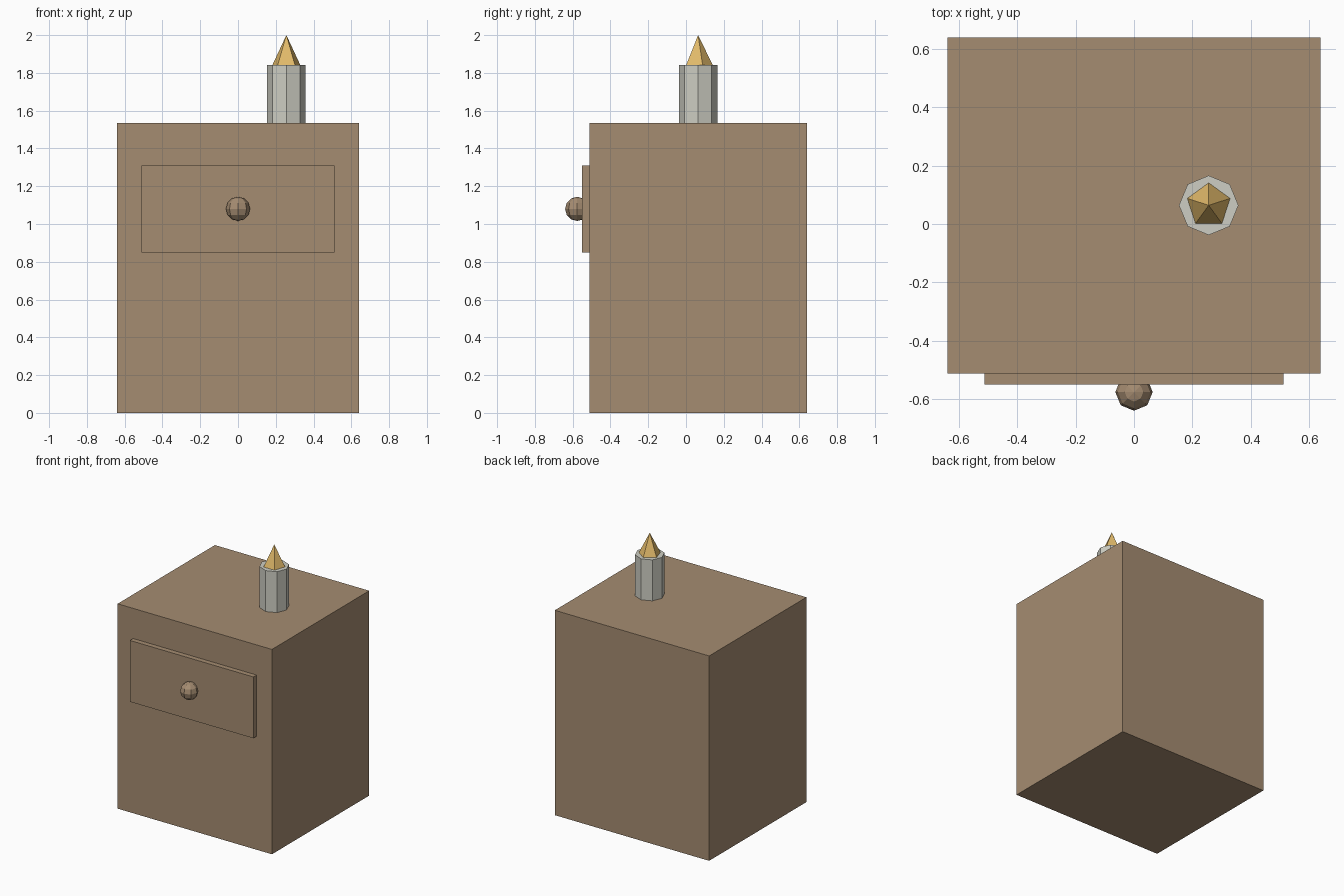
import bpy
import math

cube = bpy.data.objects.get("Cube")
if cube:
    bpy.data.objects.remove(cube, do_unlink=True)


def make_material(name, rgb):
    """Flat material from 0-255 sRGB, stored as linear values."""
    linear = [((c / 255 + 0.055) / 1.055) ** 2.4 for c in rgb] + [1.0]
    mat = bpy.data.materials.new(name)
    mat.use_nodes = True
    mat.diffuse_color = linear
    bsdf = next(n for n in mat.node_tree.nodes if n.type == "BSDF_PRINCIPLED")
    bsdf.inputs["Base Color"].default_value = linear
    return mat


def finish(name, mat):
    """Name the active object, bake its scale and colour it."""
    obj = bpy.context.object
    obj.name = name
    bpy.ops.object.transform_apply(location=False, rotation=False, scale=True)
    obj.data.materials.clear()
    obj.data.materials.append(mat)
    return obj


def box(name, size, location, mat):
    bpy.ops.mesh.primitive_cube_add(size=1, location=location)
    bpy.context.object.scale = size
    return finish(name, mat)


wood = make_material("brown wood", (165, 140, 113))
wax = make_material("pale wax", (206, 206, 195))
fire = make_material("golden flame", (226, 186, 106))

# Cabinet body and drawer front
BODY_TOP = 1.536
FRONT = -0.512
box("cabinet_body", (1.28, 1.152, BODY_TOP), (0, 0.064, BODY_TOP / 2), wood)
box("drawer_front", (1.024, 0.05, 0.46), (0, FRONT - 0.013, 1.08), wood)

# Faceted drawer knob
bpy.ops.mesh.primitive_uv_sphere_add(
    segments=8, ring_count=6, radius=0.064, location=(0, -0.576, 1.08))
finish("drawer_knob", wood)

# Eight-sided candle standing on the top
CANDLE_X, CANDLE_Y, CANDLE_H = 0.256, 0.064, 0.307
bpy.ops.mesh.primitive_cylinder_add(
    vertices=8, radius=0.102, depth=CANDLE_H,
    location=(CANDLE_X, CANDLE_Y, BODY_TOP + CANDLE_H / 2))
finish("candle", wax)

# Five-sided flame with one corner towards the back
FLAME_H = 2 - BODY_TOP - CANDLE_H
bpy.ops.mesh.primitive_cone_add(
    vertices=5, radius1=0.077, radius2=0, depth=FLAME_H,
    location=(CANDLE_X, CANDLE_Y, 2 - FLAME_H / 2))
finish("flame", fire)
